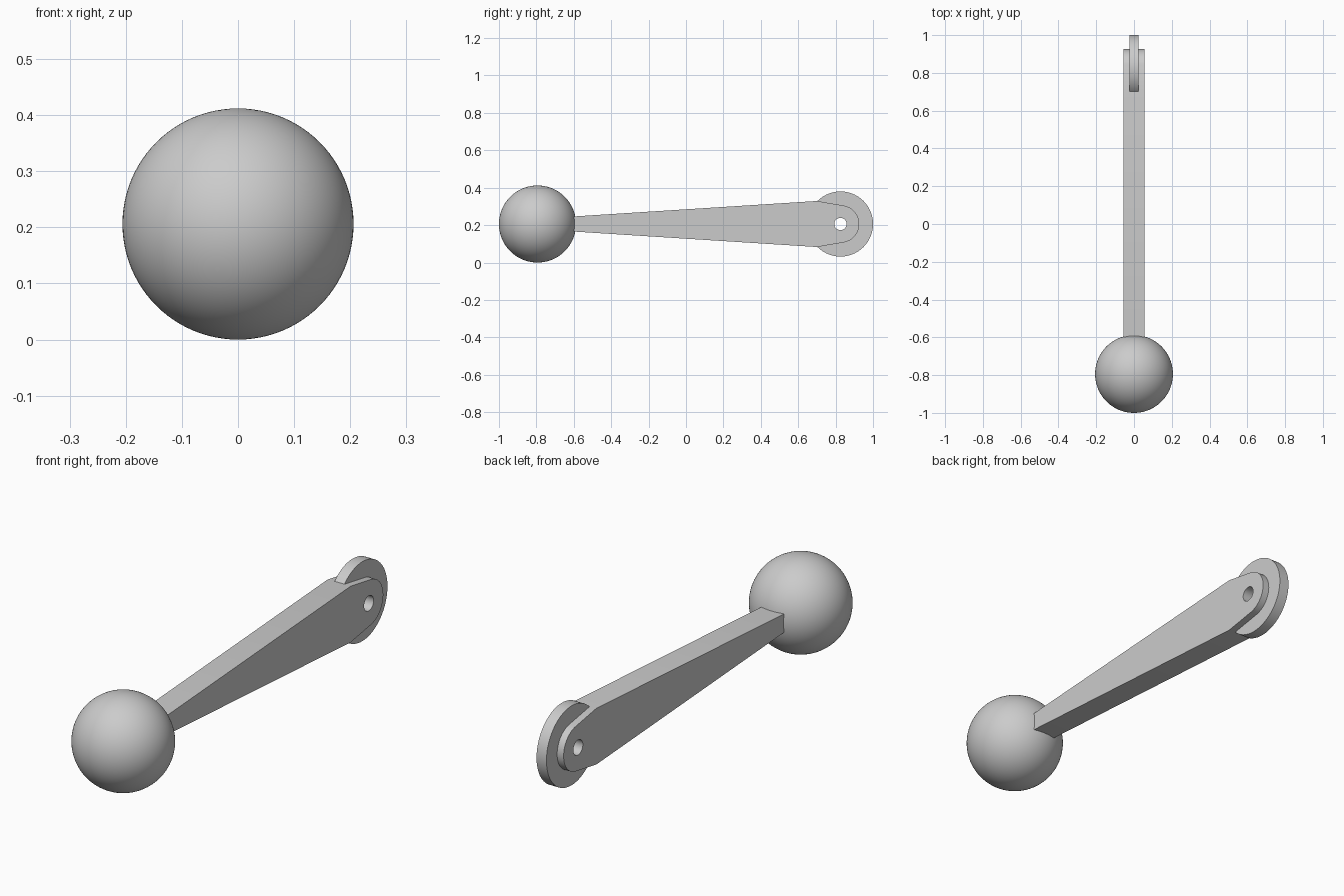
import bpy
import math
from mathutils import Matrix

if "Cube" in bpy.data.objects:
    bpy.data.objects.remove(bpy.data.objects["Cube"], do_unlink=True)

AXIS_Z = 0.206          # shared height of ball, arm and wheel
PIVOT_Y = 0.826         # wheel axle
SEGMENTS = 96

grey = bpy.data.materials.new("plain_grey")
grey.use_nodes = True
colour = (0.6, 0.6, 0.6, 1)
grey.diffuse_color = colour
grey.node_tree.nodes["Principled BSDF"].inputs["Base Color"].default_value = colour


def arc(radius, start, end, count):
    """Points on an arc round the pivot, angles in radians."""
    steps = [start + (end - start) * i / count for i in range(count + 1)]
    return [(PIVOT_Y + radius * math.cos(a), radius * math.sin(a)) for a in steps]


def circle(radius):
    return arc(radius, 0, math.tau, SEGMENTS)[:-1]


def plate(name, outlines, half_width):
    """Extrude side outlines (y, z) across x; inner outlines become holes."""
    curve = bpy.data.curves.new(name, "CURVE")
    curve.dimensions = "2D"
    curve.fill_mode = "BOTH"
    curve.extrude = half_width
    for outline in outlines:
        spline = curve.splines.new("POLY")
        spline.points.add(len(outline) - 1)
        for point, (y, z) in zip(spline.points, outline):
            point.co = (y, z, 0, 1)
        spline.use_cyclic_u = True
    obj = bpy.data.objects.new(name, curve)
    bpy.context.collection.objects.link(obj)
    bpy.ops.object.select_all(action="DESELECT")
    obj.select_set(True)
    bpy.context.view_layer.objects.active = obj
    bpy.ops.object.convert(target="MESH")
    obj = bpy.context.object
    # Turn the outline plane into the upright side plane
    obj.data.transform(Matrix(((0, 0, 1, 0), (1, 0, 0, 0), (0, 1, 0, AXIS_Z), (0, 0, 0, 1))))
    finish(obj)


def finish(obj):
    obj.data.materials.clear()
    obj.data.materials.append(grey)
    bpy.ops.object.shade_smooth_by_angle(angle=math.radians(15))


# Ball knob at the front end
bpy.ops.mesh.primitive_uv_sphere_add(segments=96, ring_count=48, radius=0.206,
                                     location=(0, -0.794, AXIS_Z))
ball = bpy.context.object
ball.name = "ball_knob"
finish(ball)

# Tapered arm with a rounded end tangent to its shoulders
tangent = math.radians(80.3)
hole = circle(0.033)
arm = [(-0.70, -0.034), (0.70, -0.123)]
arm += arc(0.10, -tangent, tangent, 40)
arm += [(0.70, 0.123), (-0.70, 0.034)]
plate("tapered_arm", [arm, hole], 0.0555)

# Thin wheel held in the arm's end
plate("roller_wheel", [circle(0.174), hole], 0.024)
